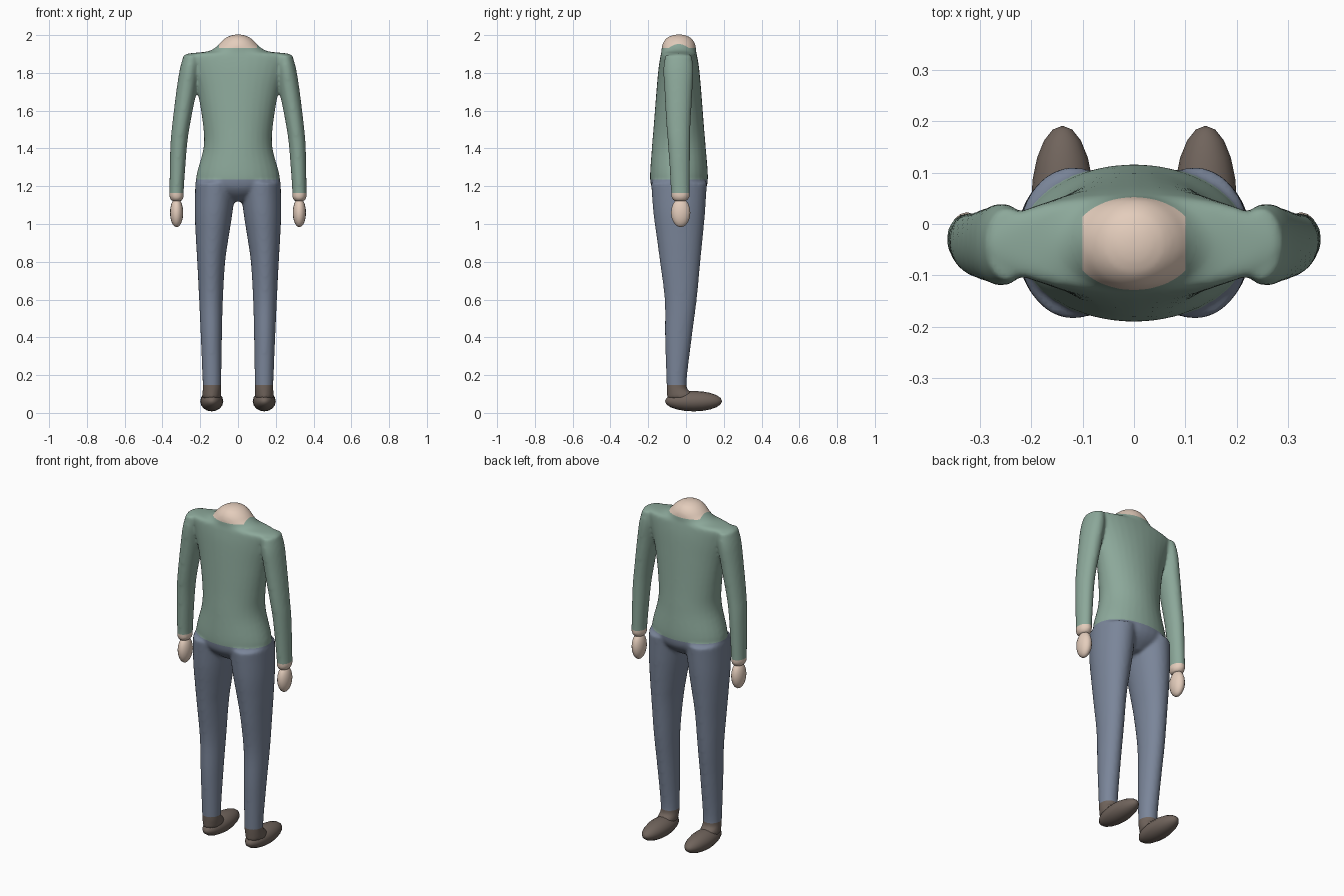
import bpy, bmesh, math
from mathutils import Vector

cube = bpy.data.objects.get("Cube")
if cube:
    bpy.data.objects.remove(cube)


def material(name, rgb):
    m = bpy.data.materials.new(name)
    m.use_nodes = True
    m.diffuse_color = (*rgb, 1)
    m.node_tree.nodes["Principled BSDF"].inputs["Base Color"].default_value = (*rgb, 1)
    return m


green = material("sage_green", (0.262, 0.392, 0.323))
blue = material("slate_blue", (0.195, 0.235, 0.319))
skin = material("skin", (0.775, 0.610, 0.503))
brown = material("shoe_brown", (0.162, 0.127, 0.107))


def smooth_path(keys, steps=5):
    """Catmull-Rom samples through the key sections."""
    pts = [Vector(k) for k in keys]
    pts = [pts[0]] + pts + [pts[-1]]
    out = []
    for a, b, c, d in zip(pts, pts[1:], pts[2:], pts[3:]):
        for i in range(steps):
            t = i / steps
            out.append(b + (c - a) * (t / 2) + (2 * a - 5 * b + 4 * c - d) * (t * t / 2)
                       + (3 * b - a - 3 * c + d) * (t ** 3 / 2))
    return out + [pts[-1]]


def loft(bm, keys, side=1, n=32):
    """Closed stack of ellipses given as (z, centre x, half x, centre y, half y)."""
    rings = []
    for z, cx, hx, cy, hy in smooth_path(keys):
        rings.append([bm.verts.new((side * cx + hx * math.cos(i * math.tau / n),
                                    cy + hy * math.sin(i * math.tau / n), z))
                      for i in range(n)])
    for lo, hi in zip(rings, rings[1:]):
        for i in range(n):
            j = (i + 1) % n
            bm.faces.new((lo[i], lo[j], hi[j], hi[i]))
    bm.faces.new(rings[0][::-1])
    bm.faces.new(rings[-1])


torso = [
    (1.12, 0, 0.05, -0.037, 0.07),
    (1.17, 0, 0.18, -0.037, 0.13),
    (1.235, 0, 0.223, -0.037, 0.153),
    (1.40, 0, 0.183, -0.038, 0.143),
    (1.52, 0, 0.185, -0.038, 0.133),
    (1.70, 0, 0.215, -0.038, 0.119),
    (1.82, 0, 0.255, -0.038, 0.108),
    (1.885, 0, 0.285, -0.038, 0.098),
    (1.902, 0, 0.265, -0.038, 0.094),
    (1.914, 0, 0.16, -0.038, 0.092),
    (1.94, 0, 0.113, -0.038, 0.090),
    (1.965, 0, 0.090, -0.038, 0.081),
    (1.99, 0, 0.058, -0.038, 0.058),
    (2.003, 0, 0.02, -0.038, 0.02),
]
arm = [
    (1.12, 0.325, 0.026, -0.03, 0.034),
    (1.145, 0.325, 0.039, -0.03, 0.050),
    (1.18, 0.325, 0.038, -0.03, 0.050),
    (1.40, 0.315, 0.044, -0.036, 0.058),
    (1.52, 0.302, 0.047, -0.04, 0.064),
    (1.70, 0.274, 0.053, -0.04, 0.074),
    (1.82, 0.256, 0.052, -0.04, 0.080),
    (1.895, 0.245, 0.042, -0.04, 0.070),
]
leg = [
    (0.075, 0.14, 0.050, -0.02, 0.080),
    (0.11, 0.139, 0.050, -0.035, 0.066),
    (0.15, 0.138, 0.049, -0.05, 0.053),
    (0.40, 0.141, 0.056, -0.04, 0.071),
    (0.60, 0.143, 0.063, -0.028, 0.085),
    (0.80, 0.142, 0.074, -0.031, 0.107),
    (0.92, 0.137, 0.086, -0.033, 0.121),
    (1.06, 0.129, 0.100, -0.036, 0.137),
    (1.22, 0.118, 0.108, -0.037, 0.148),
]

# Body: torso, arms and legs fused into one smooth skin
bm = bmesh.new()
loft(bm, torso)
for side in (-1, 1):
    loft(bm, arm, side)
    loft(bm, leg, side)
mesh = bpy.data.meshes.new("clothed_body")
bm.to_mesh(mesh)
bm.free()
body = bpy.data.objects.new("clothed_body", mesh)
bpy.context.collection.objects.link(body)
remesh = body.modifiers.new("fuse", "REMESH")
remesh.mode = "VOXEL"
remesh.voxel_size = 0.009
relax = body.modifiers.new("relax", "SMOOTH")
relax.factor = 0.5
relax.iterations = 8
bpy.context.view_layer.update()
fused = bpy.data.meshes.new_from_object(body.evaluated_get(bpy.context.evaluated_depsgraph_get()))
body.modifiers.clear()
body.data = fused
bpy.data.meshes.remove(mesh)
fused.name = "clothed_body"

# Clean seams at waist, cuffs, ankles and neckline
WAIST, CUFF, ANKLE, COLLAR, NECK_X = 1.235, 1.165, 0.148, 1.932, 0.1
bm = bmesh.new()
bm.from_mesh(fused)
for z in (WAIST, CUFF, ANKLE, COLLAR):
    bmesh.ops.bisect_plane(bm, geom=bm.verts[:] + bm.edges[:] + bm.faces[:],
                           plane_co=(0, 0, z), plane_no=(0, 0, 1))
for x in (-NECK_X, NECK_X):
    top = [f for f in bm.faces if f.calc_center_median().z > COLLAR]
    geom = set(top) | {e for f in top for e in f.edges} | {v for f in top for v in f.verts}
    bmesh.ops.bisect_plane(bm, geom=list(geom), plane_co=(x, 0, 0), plane_no=(1, 0, 0))
fused.materials.clear()
for m in (green, blue, skin, brown):
    fused.materials.append(m)
for f in bm.faces:
    c = f.calc_center_median()
    is_arm = abs(c.x) > 0.255
    if c.z < ANKLE:
        f.material_index = 3
    elif (is_arm and c.z < CUFF) or (c.z > COLLAR and abs(c.x) < NECK_X):
        f.material_index = 2
    elif c.z < WAIST and not is_arm:
        f.material_index = 1
    else:
        f.material_index = 0
    f.smooth = True
bm.to_mesh(fused)
bm.free()


def ellipsoid(name, centre, size, mat, turn, segments, rings):
    bpy.ops.mesh.primitive_uv_sphere_add(segments=segments, ring_count=rings,
                                         location=centre, rotation=turn)
    ob = bpy.context.object
    ob.name = name
    ob.scale = size
    ob.data.materials.append(mat)
    bpy.ops.object.shade_smooth()


# Hands and shoes
for side, label in ((1, "left"), (-1, "right")):
    ellipsoid(label + "_hand", (side * 0.325, -0.028, 1.06), (0.035, 0.051, 0.077),
              skin, (0, 0, 0), 16, 10)
    ellipsoid(label + "_shoe", (side * 0.139, 0.04, 0.062), (0.061, 0.054, 0.151),
              brown, (-math.pi / 2, 0, 0), 16, 10)
